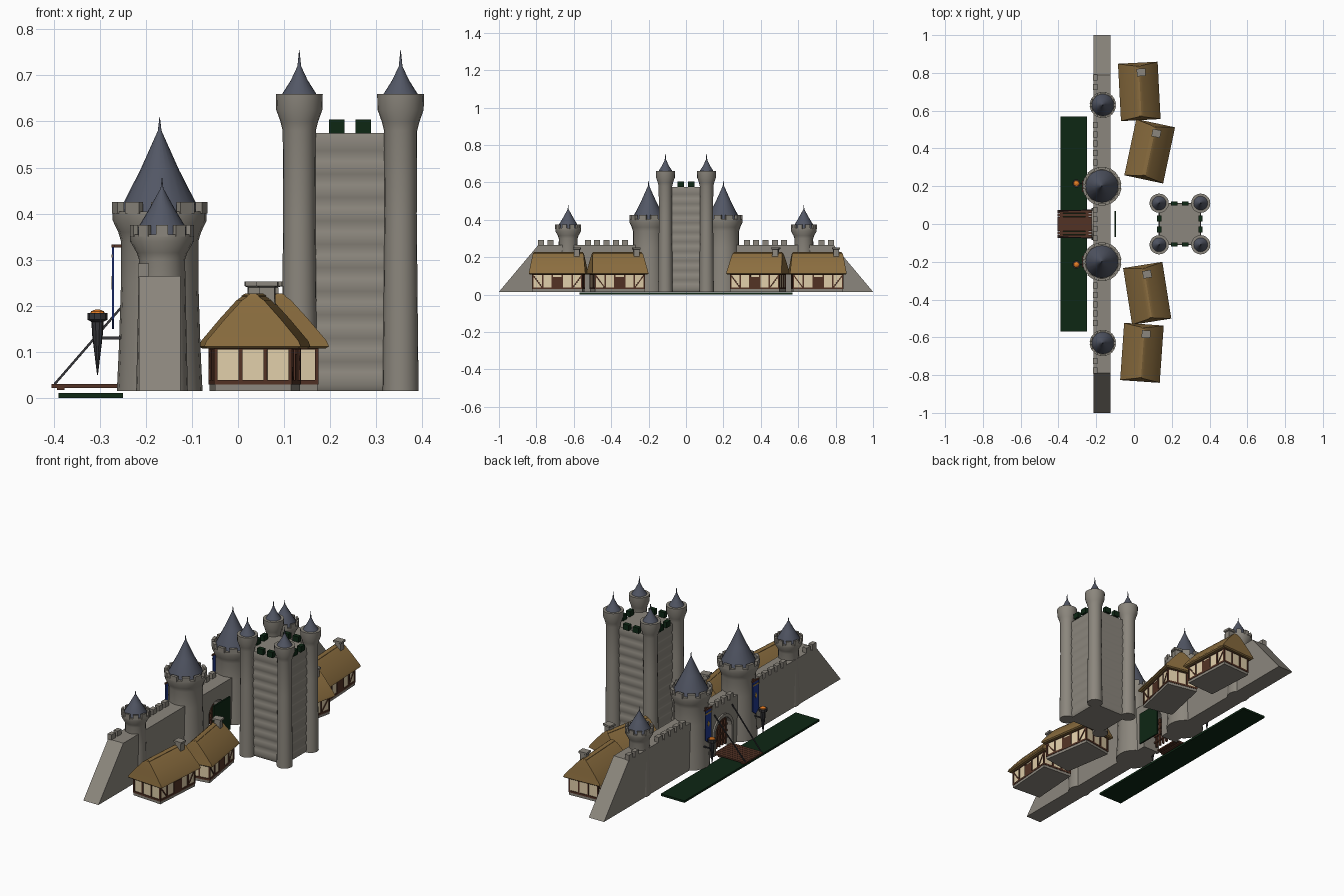
import bpy, bmesh, math
from mathutils import Matrix, Vector

if "Cube" in bpy.data.objects:
    bpy.data.objects.remove(bpy.data.objects["Cube"])

def mat(name, r, g, b):
    m = bpy.data.materials.new(name)
    m.diffuse_color = (r, g, b, 1)
    m.use_nodes = True
    m.node_tree.nodes["Principled BSDF"].inputs["Base Color"].default_value = m.diffuse_color
    return m

STONE = mat("stone grey", .26, .24, .205)
SLATE = mat("slate blue grey", .085, .095, .13)
THATCH = mat("thatch", .26, .155, .05)
PLASTER = mat("cream plaster", .75, .62, .40)
TIMBER = mat("timber brown", .085, .032, .018)
GREEN = mat("dark green", .004, .02, .007)
BLUE = mat("banner blue", .015, .04, .27)
GOLD = mat("gold", .55, .33, .06)
FLAME = mat("flame orange", .85, .22, .02)
IRON = mat("dark iron", .035, .035, .04)

def obj(name, bm, material, smooth=None, M=None):
    bmesh.ops.recalc_face_normals(bm, faces=bm.faces)
    if M is not None:
        bm.transform(M)
    me = bpy.data.meshes.new(name)
    bm.to_mesh(me)
    bm.free()
    me.materials.append(material)
    if smooth:
        me.shade_smooth()
        me.set_sharp_from_angle(angle=math.radians(smooth))
    o = bpy.data.objects.new(name, me)
    bpy.context.collection.objects.link(o)
    return o

def loft(bm, rings):
    vs = [[bm.verts.new(p) for p in r] for r in rings]
    n = len(vs[0])
    for a, b in zip(vs, vs[1:]):
        for i in range(n):
            bm.faces.new((a[i], a[(i+1) % n], b[(i+1) % n], b[i]))
    bm.faces.new(vs[0])
    bm.faces.new(vs[-1])

def lathe(bm, profile, x, y, n=20):
    loft(bm, [[(x + r*math.cos(2*math.pi*i/n), y + r*math.sin(2*math.pi*i/n), z)
               for i in range(n)] for r, z in profile])

def rects(bm, rows, x=0, y=0):
    """Stacked rectangles given as (half width, half length, z)."""
    loft(bm, [[(x-a, y-b, z), (x+a, y-b, z), (x+a, y+b, z), (x-a, y+b, z)]
              for a, b, z in rows])

def box(bm, lo, hi, M=Matrix()):
    c = [(a+b)/2 for a, b in zip(lo, hi)]
    s = [b-a for a, b in zip(lo, hi)]
    bmesh.ops.create_cube(bm, size=1, matrix=M @ Matrix.Translation(c) @ Matrix.Diagonal((*s, 1)))

def bar(bm, a, b, w):
    """Square bar running from a to b."""
    a, b = Vector(a), Vector(b)
    d = b - a
    bmesh.ops.create_cube(bm, size=1, matrix=Matrix.Translation((a+b)/2)
        @ d.to_track_quat('Z', 'Y').to_matrix().to_4x4() @ Matrix.Diagonal((w, w, d.length, 1)))

def prism(bm, yz, x0, x1):
    loft(bm, [[(x, y, z) for y, z in yz] for x in (x0, x1)])

def arch(r, spring, base=.015):
    return [(r, base)] + [(r*math.cos(t*math.pi/10), spring + r*math.sin(t*math.pi/10))
                          for t in range(11)] + [(-r, base)]

# curtain wall with sloping ends and a gate arch
bm = bmesh.new()
prism(bm, [(-1, .015), (-.79, .265), (.79, .265), (1, .015)] + arch(.068, .125), -.215, -.125)
obj("curtain_wall", bm, STONE)
bm = bmesh.new()
prism(bm, arch(.085, .125) + arch(.068, .125)[::-1], -.224, -.2)
obj("gate_arch_trim", bm, STONE)

# wall battlements along the outer edge
bm = bmesh.new()
for s in (-1, 1):
    for y in (.325, .375, .425, .475, .525, .725, .775):
        box(bm, (-.217, s*y-.016, .26), (-.193, s*y+.016, .292))
for y in (-.075, -.025, .025, .075):
    box(bm, (-.217, y-.015, .26), (-.193, y+.015, .292))
obj("wall_battlements", bm, STONE)

# gate towers and wall towers
def tower(name, x, y, shaft, roof, merlons):
    bm = bmesh.new()
    lathe(bm, shaft, x, y)
    r, z0 = shaft[-1]
    for i in range(merlons):
        R = Matrix.Translation((x, y, 0)) @ Matrix.Rotation((i+.5)*2*math.pi/merlons, 4, 'Z')
        w = r*math.pi/merlons*.6
        box(bm, (r*.86, -w, z0-.005), (r*1.005, w, z0+.02), R)
    obj(name, bm, STONE, 35)
    bm = bmesh.new()
    lathe(bm, roof, x, y)
    obj(name + "_roof", bm, SLATE, 35)

for s, side in ((-1, "left"), (1, "right")):
    tower("gate_tower_" + side, -.17, s*.2,
          [(.093, .015), (.089, .1), (.084, .25), (.084, .34), (.09, .36), (.102, .385), (.102, .405)],
          [(.086, .405), (.083, .415), (.042, .495), (.004, .58), (.0005, .61)], 10)
    tower("wall_tower_" + side, -.165, s*.63,
          [(.056, .015), (.052, .2), (.05, .3), (.055, .315), (.069, .34), (.069, .355)],
          [(.058, .355), (.055, .365), (.028, .41), (.003, .455), (.0005, .478)], 10)

# keep body with shallow stone courses
bm = bmesh.new()
rows, h = [], .56/11
for k in range(11):
    z = .015 + k*h
    rows += [(.105, .105, z), (.112, .112, z + h*.25), (.111, .111, z + h*.8)]
rects(bm, rows + [(.108, .108, .575)], .243, 0)
obj("keep_body", bm, STONE, 60)

# keep corner turrets
for sx in (-1, 1):
    for sy in (-1, 1):
        tower("keep_turret", .243 + sx*.11, sy*.11,
              [(.039, .015), (.037, .2), (.035, .4), (.036, .58), (.041, .6), (.05, .625), (.051, .66)],
              [(.037, .66), (.018, .69), (.004, .72), (.0005, .755)], 0)

# keep battlements
bm = bmesh.new()
for k in range(4):
    R = Matrix.Translation((.243, 0, 0)) @ Matrix.Rotation(k*math.pi/2, 4, 'Z')
    for o in (-.029, .029):
        box(bm, (.098, o-.017, .574), (.12, o+.017, .604), R)
obj("keep_battlements", bm, GREEN)

# moat and rear gate
bm = bmesh.new()
box(bm, (-.39, -.57, 0), (-.25, .57, .011))
obj("moat", bm, GREEN)
bm = bmesh.new()
box(bm, (-.102, -.07, .02), (-.094, .07, .195))
obj("rear_gate", bm, GREEN)

# drawbridge planks and portcullis
bm = bmesh.new()
for i in range(8):
    y = -.075 + i*.15/8
    box(bm, (-.405, y+.001, .022), (-.215, y+.0178, .03))
for x in (-.385, -.25):
    box(bm, (x-.008, -.075, .017), (x+.008, .075, .024))
obj("drawbridge", bm, TIMBER)
bm = bmesh.new()
for i in range(-2, 3):
    box(bm, (-.2, i*.026-.005, .03), (-.19, i*.026+.005, .185))
for z in (.06, .095, .13, .165):
    box(bm, (-.198, -.067, z-.004), (-.188, .067, z+.004))
obj("portcullis", bm, TIMBER)

# chains, torches and banners
for s in (-1, 1):
    bm = bmesh.new()
    bar(bm, (-.398, s*.068, .03), (-.22, s*.075, .235), .005)
    obj("drawbridge_chain", bm, IRON)
    bm = bmesh.new()
    lathe(bm, [(.001, .05), (.012, .14), (.013, .165), (.022, .17), (.022, .184), (.017, .184)], -.305, s*.215, 10)
    bar(bm, (-.305, s*.215, .13), (-.25, s*.215, .13), .006)
    obj("torch", bm, IRON)
    bm = bmesh.new()
    lathe(bm, [(.012, .165), (.019, .176), (.014, .188), (.004, .192)], -.305, s*.215, 10)
    obj("torch_flame", bm, FLAME)
    bm = bmesh.new()
    y = s*.2
    prism(bm, [(y-.025, .328), (y-.025, .17), (y, .15), (y+.025, .17), (y+.025, .328)], -.273, -.269)
    obj("banner", bm, BLUE)
    bm = bmesh.new()
    prism(bm, [(y-.009, .25), (y, .235), (y+.009, .25), (y, .265)], -.275, -.272)
    box(bm, (-.275, y-.025, .305), (-.272, y+.025, .311))
    obj("banner_emblem", bm, GOLD)
    bm = bmesh.new()
    box(bm, (-.275, y-.03, .326), (-.267, y+.03, .333))
    box(bm, (-.27, y-.004, .326), (-.24, y+.004, .333))
    obj("banner_rod", bm, TIMBER)

# timber framed houses
def house(x, y, tilt):
    M = Matrix.Translation((x, y, 0)) @ Matrix.Rotation(math.radians(tilt), 4, 'Z')
    W, L = .081, .132
    bm = bmesh.new()
    rects(bm, [(W+.002, L+.002, .015), (W+.002, L+.002, .032)])
    obj("house_footing", bm, STONE, M=M)
    bm = bmesh.new()
    rects(bm, [(W, L, .03), (W, L, .125)])
    obj("house_walls", bm, PLASTER, M=M)
    bm = bmesh.new()
    for s in (-1, 1):
        for z in (.034, .11):
            box(bm, (s*W-.004, -L-.004, z-.005), (s*W+.004, L+.004, z+.005))
            box(bm, (-W-.004, s*L-.004, z-.005), (W+.004, s*L+.004, z+.005))
        for i in range(6):
            p = -L + i*L*.4
            box(bm, (s*W-.004, p-.004, .03), (s*W+.004, p+.004, .115))
        for i in range(4):
            p = -W + i*W*2/3
            box(bm, (p-.004, s*L-.004, .03), (p+.004, s*L+.004, .115))
        for t in (-1, 1):
            bar(bm, (s*W, t*L, .105), (s*W, t*L*.62, .038), .006)
    box(bm, (W, -.024, .03), (W+.004, .024, .095))
    obj("house_timbers", bm, TIMBER, M=M)
    bm = bmesh.new()
    rects(bm, [(.098, .146, .107), (.105, .152, .112), (.1, .15, .124), (.06, .143, .172),
               (.024, .137, .212), (.01, .134, .222)])
    obj("house_thatch_roof", bm, THATCH, 25, M)
    bm = bmesh.new()
    rects(bm, [(.013, .133, .212), (.013, .133, .222), (.005, .13, .227)])
    obj("house_roof_ridge", bm, THATCH, M=M)
    bm = bmesh.new()
    rects(bm, [(.018, .016, .17), (.016, .015, .24), (.023, .02, .243), (.023, .02, .253)], .015, .1)
    obj("house_chimney", bm, STONE, M=M)

house(.028, .702, 3)
house(.083, .385, -12)
house(.07, -.367, 9)
house(.042, -.682, -4)
